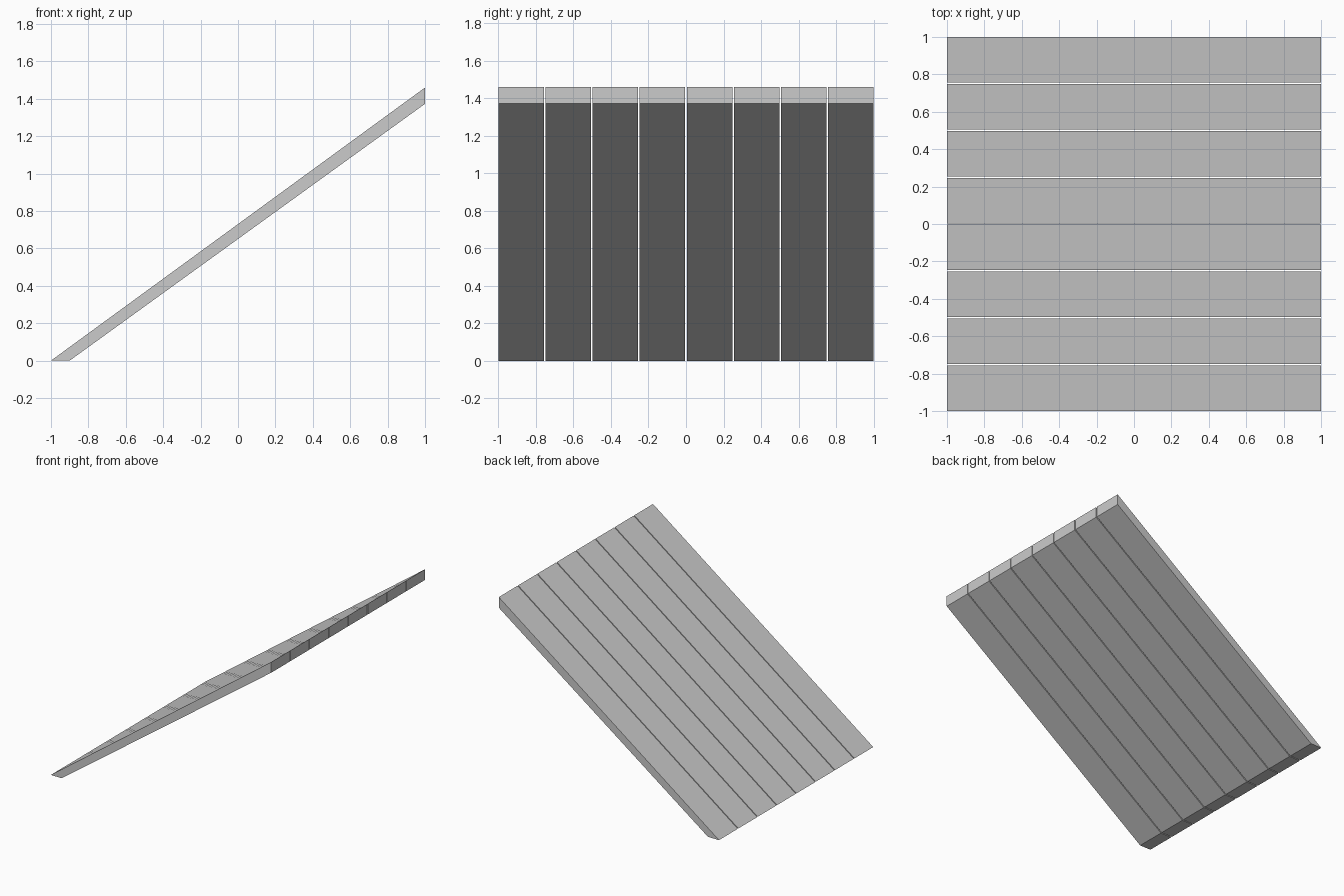
import bpy

if "Cube" in bpy.data.objects:
    bpy.data.objects.remove(bpy.data.objects["Cube"])

# Side profile of the sloped ramp (x, z): cut level at the foot, plumb at the top
PROFILE = [(-1.0, 0.0), (-0.9, 0.0), (1.0, 1.373), (1.0, 1.46)]
COUNT = 8
GAP = 0.008
WIDTH = (2.0 - GAP * (COUNT - 1)) / COUNT


def plank(name, y0, y1):
    """Extrude the side profile between two y positions."""
    n = len(PROFILE)
    verts = [(x, y, z) for y in (y0, y1) for x, z in PROFILE]
    faces = [tuple(range(n)), tuple(reversed(range(n, 2 * n)))]
    faces += [(i, i + n, (i + 1) % n + n, (i + 1) % n) for i in range(n)]
    mesh = bpy.data.meshes.new(name)
    mesh.from_pydata(verts, [], faces)
    mesh.update()
    obj = bpy.data.objects.new(name, mesh)
    bpy.context.collection.objects.link(obj)


# Row of planks with narrow open gaps
for i in range(COUNT):
    start = -1.0 + i * (WIDTH + GAP)
    plank(f"ramp_plank_{i + 1}", start, start + WIDTH)
